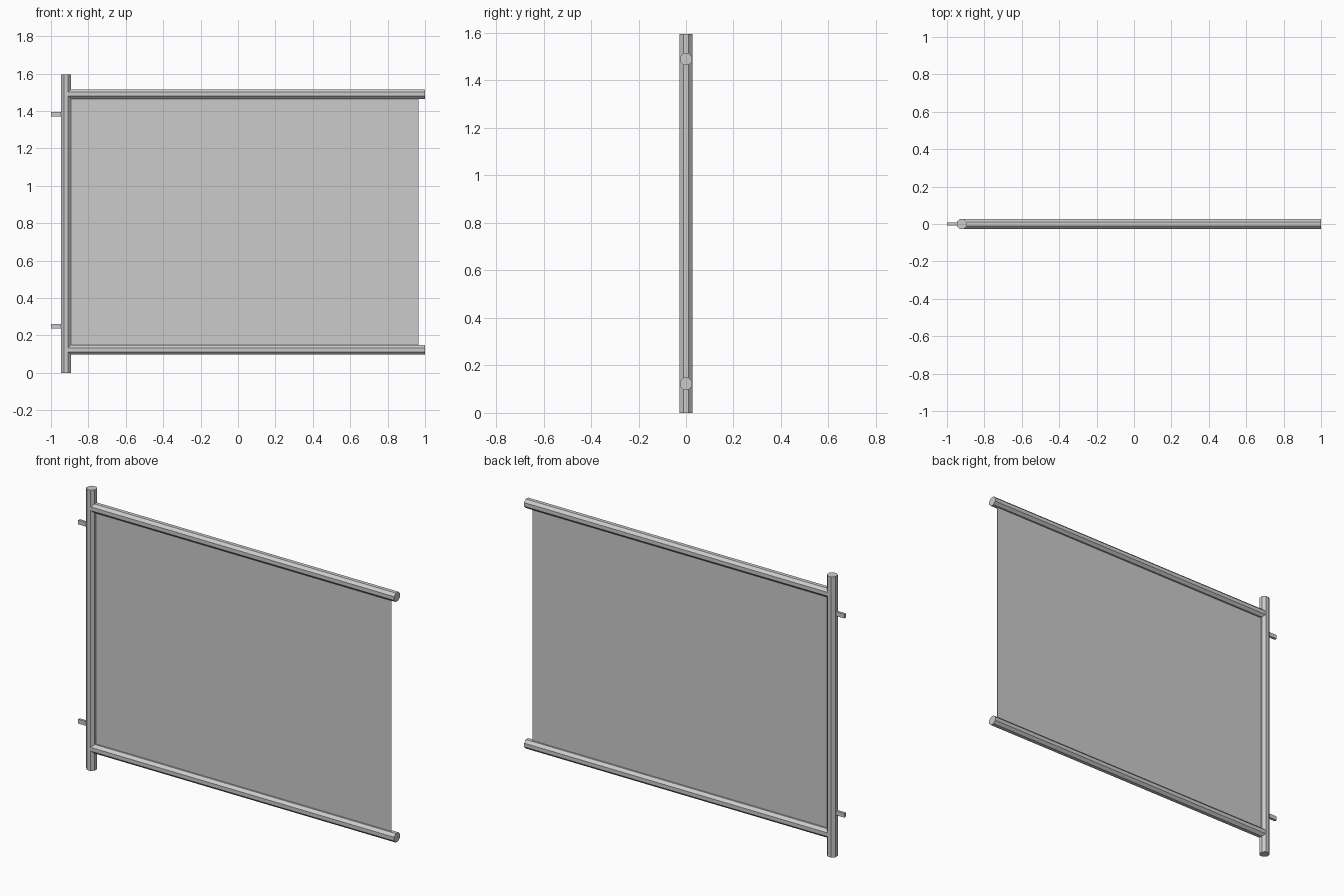
import bpy
import math

cube = bpy.data.objects.get("Cube")
if cube:
    bpy.data.objects.remove(cube, do_unlink=True)

grey = bpy.data.materials.new("plain grey")
grey.use_nodes = True
grey.diffuse_color = (0.6, 0.6, 0.6, 1)
grey.node_tree.nodes["Principled BSDF"].inputs["Base Color"].default_value = (0.6, 0.6, 0.6, 1)

SIDES = 8
POST_X = -0.92
RAIL_HEIGHTS = {"lower": 0.123, "upper": 1.49}
PIN_HEIGHTS = {"lower": 0.25, "upper": 1.382}


def finish(name):
    obj = bpy.context.object
    obj.name = name
    obj.data.materials.append(grey)
    return obj


def tube(name, half_width, length, location, tilt=0):
    """Flat-sided tube whose facets face the main axes."""
    bpy.ops.mesh.primitive_cylinder_add(
        vertices=SIDES, radius=half_width / math.cos(math.pi / SIDES),
        depth=length, location=location)
    obj = finish(name)
    # Roll about the tube's own axis first, then tilt
    obj.rotation_mode = 'ZYX'
    obj.rotation_euler = (0, tilt, math.pi / SIDES)


def box(name, size, location):
    bpy.ops.mesh.primitive_cube_add(size=1, location=location)
    obj = finish(name)
    obj.scale = size


# Upright post
tube("post", 0.0265, 1.595, (POST_X, 0, 0.7975))

# Horizontal rails running from the post to the free end
for level, z in RAIL_HEIGHTS.items():
    start = POST_X + 0.01
    tube(level + "_rail", 0.0255, 1 - start, ((1 + start) / 2, 0, z), math.pi / 2)

# Hinge pins on the outer side of the post
for level, z in PIN_HEIGHTS.items():
    box(level + "_hinge_pin", (0.08, 0.014, 0.024), (-0.96, 0, z))

# Thin panel between the rails
bottom, top = RAIL_HEIGHTS["lower"], RAIL_HEIGHTS["upper"]
left, right = POST_X, 0.965
box("panel", (right - left, 0.002, top - bottom),
    ((left + right) / 2, 0, (top + bottom) / 2))
